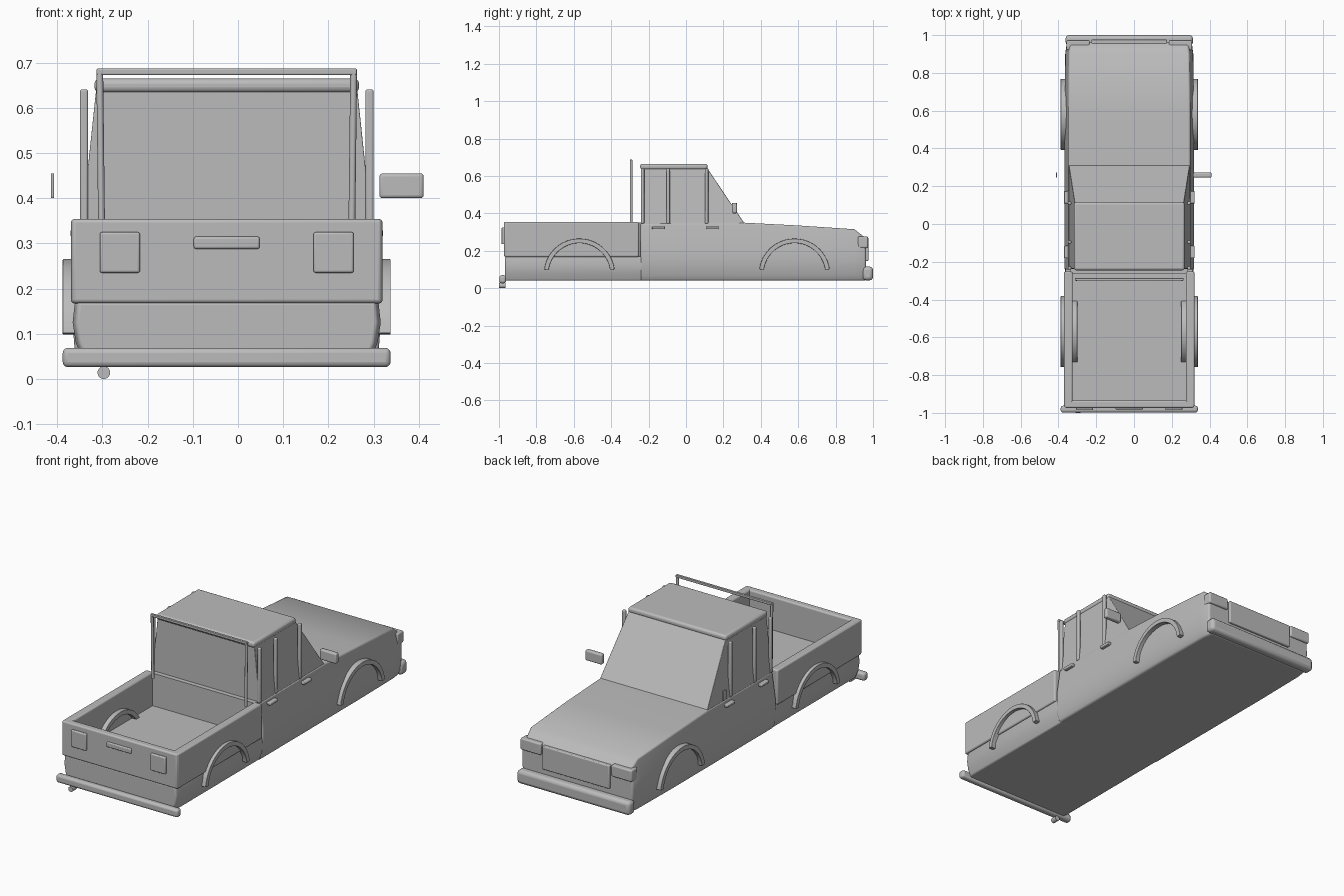
import bpy, bmesh, math

if "Cube" in bpy.data.objects:
    bpy.data.objects.remove(bpy.data.objects["Cube"])

CX = -0.025   # body centre line (the long mirror shifts it off x = 0)
GREY = bpy.data.materials.new("plain grey")
GREY.diffuse_color = (0.5, 0.5, 0.5, 1)
GREY.use_nodes = True
GREY.node_tree.nodes["Principled BSDF"].inputs["Base Color"].default_value = GREY.diffuse_color


def finish(name, bm, bevel=0.0, segments=3):
    bmesh.ops.recalc_face_normals(bm, faces=bm.faces)
    me = bpy.data.meshes.new(name)
    bm.to_mesh(me)
    bm.free()
    ob = bpy.data.objects.new(name, me)
    bpy.context.collection.objects.link(ob)
    me.materials.append(GREY)
    if bevel:
        m = ob.modifiers.new("bevel", 'BEVEL')
        m.width, m.segments, m.limit_method = bevel, segments, 'ANGLE'
        m.angle_limit = math.radians(35)
    bpy.ops.object.select_all(action='DESELECT')
    ob.select_set(True)
    bpy.context.view_layer.objects.active = ob
    bpy.ops.object.shade_smooth_by_angle(angle=math.radians(35))
    return ob


def loft(name, rings, bevel=0.0):
    """Skin a closed solid through rings of equal point count."""
    bm = bmesh.new()
    vs = [[bm.verts.new(p) for p in r] for r in rings]
    n = len(vs[0])
    for a, b in zip(vs, vs[1:]):
        for i in range(n):
            bm.faces.new((a[i], a[(i + 1) % n], b[(i + 1) % n], b[i]))
    bm.faces.new(vs[0])
    bm.faces.new(vs[-1])
    return finish(name, bm, bevel)


def box(name, x, y, z, bevel=0.0):
    return loft(name, [[(x[0], y[0], h), (x[1], y[0], h), (x[1], y[1], h), (x[0], y[1], h)]
                       for h in z], bevel)


def section(y, half):
    """Mirrored cross-section at y from (half width, z) points, bottom to top."""
    return ([(CX + w, y, z) for w, z in half] +
            [(CX - w, y, z) for w, z in reversed(half)])


def rod(name, a, b, r, sides=12):
    from mathutils import Vector
    a, b = Vector(a), Vector(b)
    q = (b - a).to_track_quat('Z', 'Y')
    ring = [q @ Vector((r * math.cos(2 * math.pi * i / sides),
                        r * math.sin(2 * math.pi * i / sides), 0)) for i in range(sides)]
    return loft(name, [[c + p for p in ring] for c in (a, b)])


# Cab and bonnet lower body: y, width offset, top height
stations = [(-0.242, 0, 0.347), (0.31, 0, 0.350), (0.60, 0, 0.335),
            (0.90, -0.004, 0.315), (0.945, -0.01, 0.280), (0.962, -0.014, 0.265)]
loft("cab_lower_body", [section(y, [(0.322 + d, 0.04), (0.337 + d, 0.07), (0.343 + d, 0.15),
                                    (0.342 + d, 0.21), (0.322 + d, t)])
                        for y, d, t in stations], 0.008)

# Underbody below the load bed
loft("bed_underbody", [section(y, [(0.318 + d, 0.04), (0.334 + d, 0.08), (0.341 + d, 0.125),
                                   (0.336 + d, 0.17)])
                       for y, d in ((-0.968, -0.008), (-0.945, 0), (-0.23, 0))], 0.006)

# Load bed: floor and four walls
box("bed_floor", (CX - 0.32, CX + 0.32), (-0.95, -0.25), (0.15, 0.175))
for s, side in ((-1, "left"), (1, "right")):
    box("bed_wall_" + side, sorted((CX + s * 0.30, CX + s * 0.345)),
        (-0.968, -0.252), (0.167, 0.354), 0.008)
box("tailgate", (CX - 0.343, CX + 0.343), (-0.973, -0.935), (0.168, 0.354), 0.008)
box("bed_front_wall", (CX - 0.31, CX + 0.31), (-0.262, -0.235), (0.16, 0.35))

# Cabin glasshouse and roof
loft("cabin", [[(CX - w, -0.237, z), (CX + w, -0.237, z), (CX + w, y, z), (CX - w, y, z)]
               for w, y, z in ((0.321, 0.318, 0.338), (0.288, 0.108, 0.65))], 0.003)
box("roof", (CX - 0.293, CX + 0.293), (-0.245, 0.115), (0.634, 0.665), 0.012)

for s, side in ((-1, "left"), (1, "right")):
    # Upright door posts
    for y in (-0.232, -0.095, 0.11):
        box("door_post_" + side, sorted((CX + s * 0.307, CX + s * 0.325)),
            (y - 0.009, y + 0.009), (0.345, 0.641), 0.005)
    # Door handles
    for y in (-0.148, 0.142):
        box("door_handle_" + side, sorted((CX + s * 0.32, CX + s * 0.346)),
            (y - 0.033, y + 0.033), (0.315, 0.33), 0.004)
    # Wheel arch trims
    for y in (-0.57, 0.58):
        rings = []
        for i in range(25):
            a = math.radians(8 + 164 * i / 24)
            c, h = math.cos(a), math.sin(a)
            rings.append([(CX + s * x, y + r * c, 0.075 + r * h)
                          for x, r in ((0.275, 0.166), (0.363, 0.166),
                                       (0.363, 0.19), (0.275, 0.19))])
        loft("wheel_arch_" + side, rings, 0.002)
    # Tail lamps and headlamps
    box("tail_lamp_" + side, sorted((CX + s * 0.192, CX + s * 0.281)),
        (-0.986, -0.965), (0.235, 0.325), 0.005)
    box("headlamp_" + side, sorted((CX + s * 0.21, CX + s * 0.332)),
        (0.92, 0.973), (0.215, 0.277), 0.007)
    # Roll bar legs
    rod("roll_bar_leg_" + side, (CX + s * 0.277, -0.293, 0.34),
        (CX + s * 0.281, -0.293, 0.68), 0.0075)

box("roll_bar_top", (CX - 0.288, CX + 0.288), (-0.3, -0.286), (0.673, 0.687), 0.003)
box("tailgate_handle", (CX - 0.073, CX + 0.073), (-0.981, -0.965), (0.288, 0.315), 0.005)
box("grille", (CX - 0.2, CX + 0.2), (0.94, 0.976), (0.145, 0.27), 0.005)

# Bumpers
box("rear_bumper", (CX - 0.363, CX + 0.363), (-0.998, -0.962), (0.026, 0.069), 0.012)
box("front_bumper", (CX - 0.337, CX + 0.337), (0.945, 1.0), (0.042, 0.115), 0.018)

# Mirrors: wide one on the right, slim plate on the left
box("mirror_right", (0.313, 0.411), (0.246, 0.272), (0.40, 0.455), 0.007)
box("mirror_left", (-0.414, -0.407), (0.246, 0.272), (0.40, 0.455), 0.002)

# Exhaust tip
rod("exhaust_tip", (-0.297, -1.0, 0.014), (-0.297, -0.966, 0.014), 0.014, 20)
